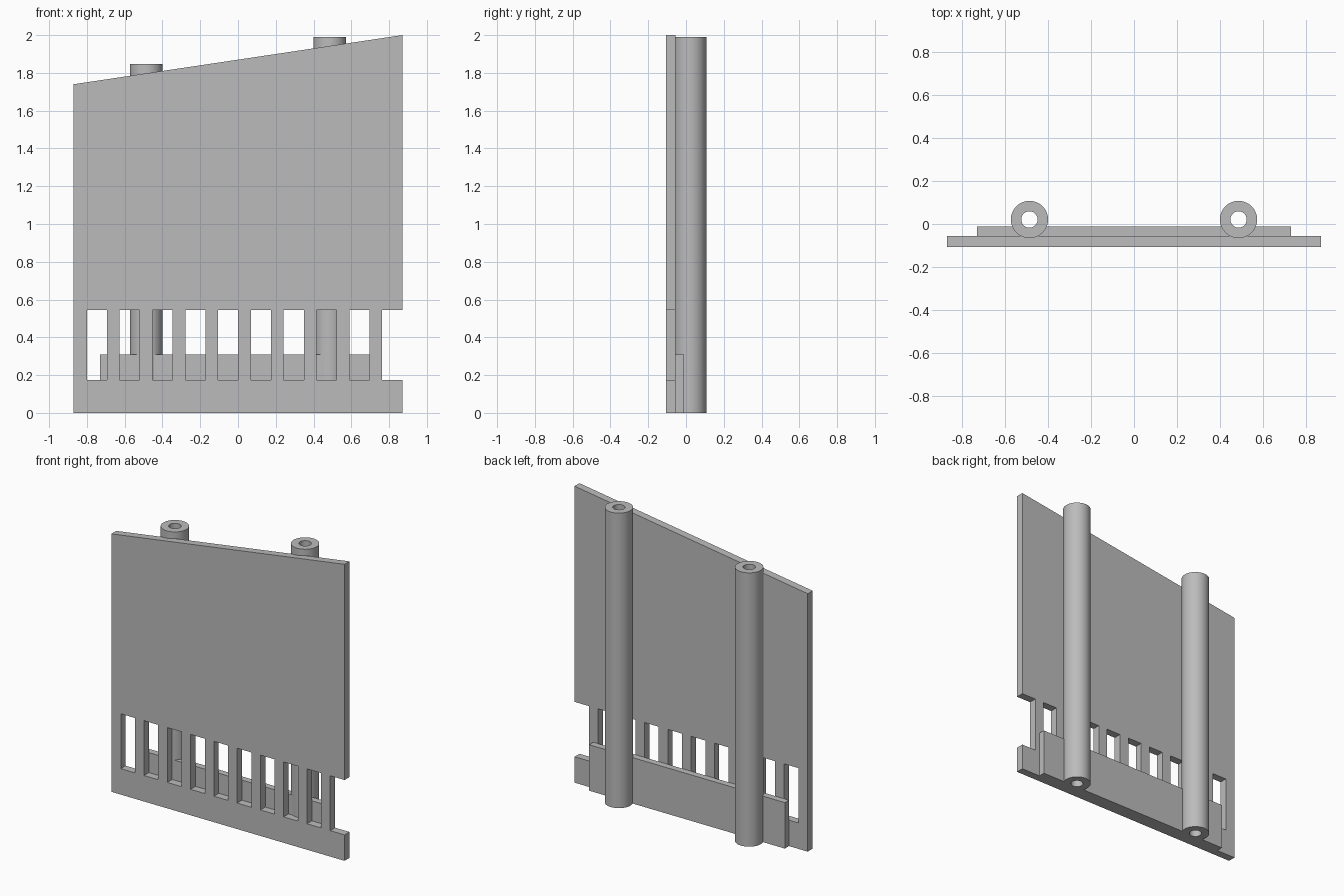
import bpy
import bmesh
import math
from mathutils import Matrix, Vector

old = bpy.data.objects.get("Cube")
if old:
    bpy.data.objects.remove(old, do_unlink=True)

GREY = (0.5, 0.5, 0.5, 1)
grey = bpy.data.materials.new("plain grey")
grey.use_nodes = True
grey.diffuse_color = GREY
grey.node_tree.nodes["Principled BSDF"].inputs["Base Color"].default_value = GREY

HALF_W = 0.87
FRONT, MIDDLE, BACK = -0.107, -0.055, -0.011
TUBE_X, TUBE_Y, TUBE_R, BORE_R = 0.486, 0.021, 0.0865, 0.038
SLOT_LOW, SLOT_HIGH = 0.175, 0.545


def finish(name, bm):
    bmesh.ops.recalc_face_normals(bm, faces=bm.faces)
    mesh = bpy.data.meshes.new(name)
    bm.to_mesh(mesh)
    bm.free()
    mesh.materials.append(grey)
    obj = bpy.data.objects.new(name, mesh)
    bpy.context.collection.objects.link(obj)
    return obj


def add_box(bm, low, high):
    low, high = Vector(low), Vector(high)
    matrix = Matrix.Translation((low + high) / 2) @ Matrix.Diagonal((*(high - low), 1))
    bmesh.ops.create_cube(bm, size=1, matrix=matrix)


def add_cylinder(bm, x, radius, low, high):
    bmesh.ops.create_cone(bm, cap_ends=True, segments=64, radius1=radius, radius2=radius,
                          depth=high - low,
                          matrix=Matrix.Translation((x, TUBE_Y, (low + high) / 2)))


def cut(obj, cutter):
    mod = obj.modifiers.new("cut", 'BOOLEAN')
    mod.operation = 'DIFFERENCE'
    mod.solver = 'EXACT'
    mod.object = cutter
    cutter.hide_render = True
    bpy.context.view_layer.objects.active = obj
    bpy.ops.object.modifier_apply(modifier=mod.name)
    bpy.data.objects.remove(cutter, do_unlink=True)


# Front panel with a sloping top
bm = bmesh.new()
outline = [(-HALF_W, 0), (HALF_W, 0), (HALF_W, 2), (-HALF_W, 1.74)]
face = bm.faces.new([bm.verts.new((x, FRONT, z)) for x, z in outline])
extruded = bmesh.ops.extrude_face_region(bm, geom=[face])["geom"]
bmesh.ops.translate(bm, vec=(0, MIDDLE - FRONT, 0),
                    verts=[v for v in extruded if isinstance(v, bmesh.types.BMVert)])
panel = finish("front_panel", bm)

# Row of slots, the last one open at the panel's edge
bm = bmesh.new()
for i in range(10):
    left = -0.8 + i * 0.1737
    right = left + 0.106 if i < 9 else HALF_W + 0.1
    add_box(bm, (left, FRONT - 0.1, SLOT_LOW), (right, MIDDLE + 0.1, SLOT_HIGH))
cut(panel, finish("slot_cutter", bm))

# Low backing plate, kept clear of the tube bores
bm = bmesh.new()
add_box(bm, (-0.73, MIDDLE, 0), (0.73, BACK, 0.31))
plate = finish("backing_plate", bm)
bm = bmesh.new()
for x in (-TUBE_X, TUBE_X):
    add_cylinder(bm, x, BORE_R, -0.1, 0.5)
cut(plate, finish("plate_cutter", bm))

# Two hollow upright tubes
for name, x, top in (("right_tube", -TUBE_X, 1.847), ("left_tube", TUBE_X, 1.99)):
    bm = bmesh.new()
    add_cylinder(bm, x, TUBE_R, 0, top)
    tube = finish(name, bm)
    bm = bmesh.new()
    add_cylinder(bm, x, BORE_R, -0.1, top + 0.1)
    cut(tube, finish("bore_cutter", bm))
    bpy.ops.object.select_all(action='DESELECT')
    tube.select_set(True)
    bpy.context.view_layer.objects.active = tube
    bpy.ops.object.shade_smooth_by_angle(angle=math.radians(30))
